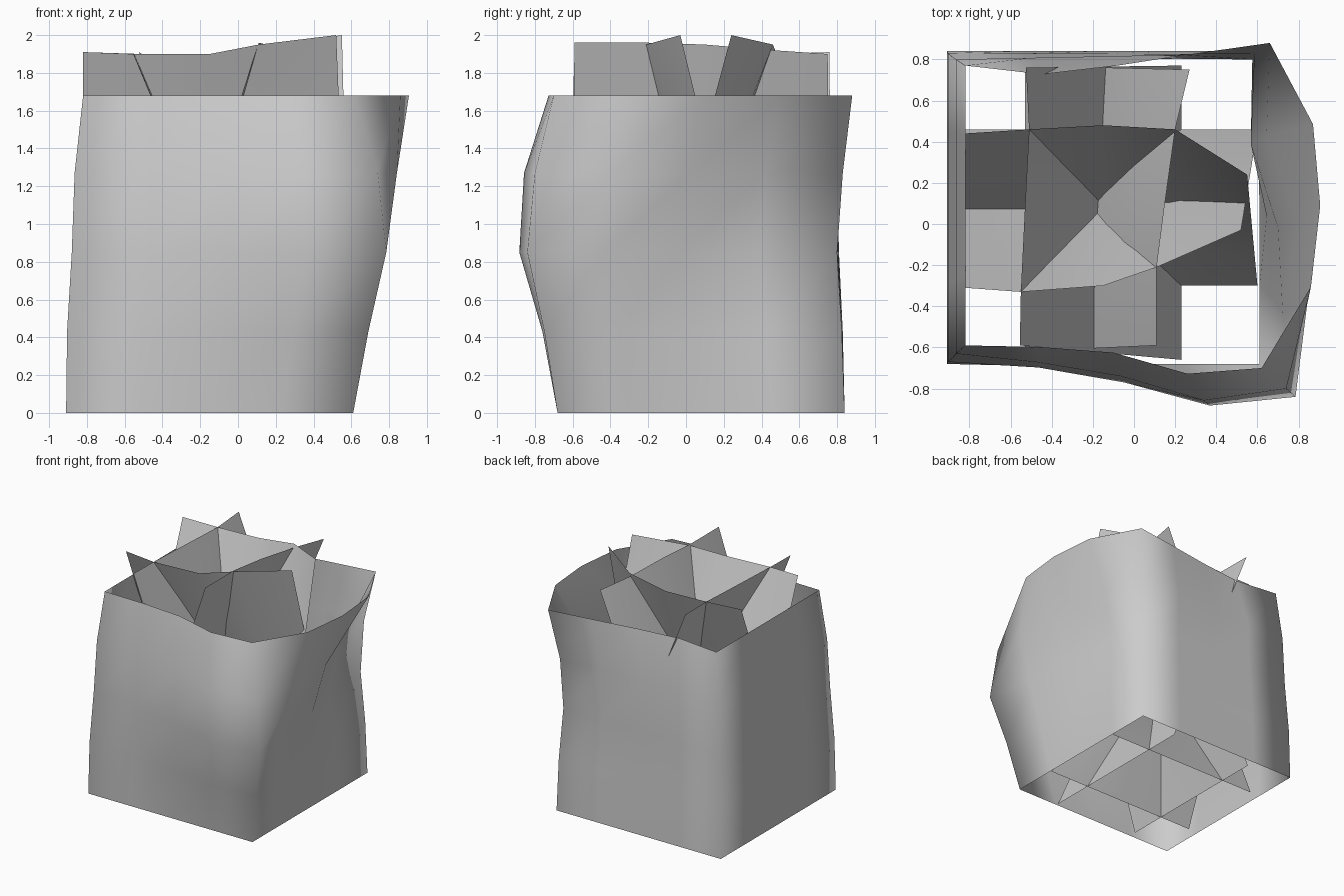
import bpy
import bmesh
from mathutils import Vector

cube = bpy.data.objects.get("Cube")
if cube:
    bpy.data.objects.remove(cube, do_unlink=True)

paper = bpy.data.materials.new("plain_grey")
paper.use_nodes = True
paper.diffuse_color = (0.6, 0.6, 0.6, 1)
paper.node_tree.nodes["Principled BSDF"].inputs["Base Color"].default_value = (0.6, 0.6, 0.6, 1)


def build_surface(name, rows, closed=False):
    """Bridge equally long rows of points into one smooth sheet."""
    bm = bmesh.new()
    grid = [[bm.verts.new(point) for point in row] for row in rows]
    count = len(grid[0])
    for low, high in zip(grid, grid[1:]):
        for i in range(count if closed else count - 1):
            j = (i + 1) % count
            face = bm.faces.new((low[i], low[j], high[j], high[i]))
            face.smooth = True
            face.material_index = 0
    mesh = bpy.data.meshes.new(name)
    bm.to_mesh(mesh)
    bm.free()
    mesh.materials.append(paper)
    obj = bpy.data.objects.new(name, mesh)
    bpy.context.collection.objects.link(obj)
    return obj


# Bag wall: corner positions at each height
heights = [0, 0.43, 0.85, 1.27, 1.68]
front_left = [(-0.91, -0.68), (-0.905, -0.67), (-0.88, -0.65), (-0.865, -0.63), (-0.82, -0.59)]
front_right = [(0.61, -0.68), (0.69, -0.75), (0.785, -0.84), (0.74, -0.8), (0.62, -0.7)]
back_right = [(0.61, 0.84), (0.6, 0.825), (0.575, 0.8), (0.585, 0.83), (0.66, 0.88)]
back_left = [(-0.91, 0.84), (-0.905, 0.83), (-0.88, 0.81), (-0.865, 0.8), (-0.82, 0.77)]

# Outward bulge of the three inner columns on each crumpled side
flat = (0, 0, 0)
front_bulge = [flat, (0, 0.01, 0.03), (0, 0.025, 0.09), (0, 0.025, 0.1), (-0.02, -0.02, 0.055)]
right_bulge = [flat, (0, 0, -0.02), (-0.01, 0.02, -0.06), (0.14, 0.14, 0.02), (0.23, 0.265, 0.22)]
back_bulge = [flat, flat, flat, flat, (-0.025, -0.055, -0.07)]

wall_rows = []
for level, z in enumerate(heights):
    corners = [Vector((*c[level], z)) for c in (front_left, front_right, back_right, back_left)]
    bulges = [front_bulge[level], right_bulge[level], back_bulge[level], flat]
    outward = [Vector((0, -1, 0)), Vector((1, 0, 0)), Vector((0, 1, 0)), Vector((-1, 0, 0))]
    ring = []
    for side in range(4):
        start, end = corners[side], corners[(side + 1) % 4]
        ring.append(start)
        for k, push in enumerate(bulges[side]):
            ring.append(start.lerp(end, (k + 1) / 4) + outward[side] * push)
    wall_rows.append(ring)
build_surface("bag_wall", wall_rows, closed=True)


# Crossed inner sheets: straight bottom edge, bent top edge
def build_sheet(name, bottom_start, bottom_end, top):
    start, end = Vector((*bottom_start, 0)), Vector((*bottom_end, 0))
    bottom = [start.lerp(end, i / 4) for i in range(5)]
    rows = [[b.lerp(Vector(t), r / 4) for b, t in zip(bottom, top)] for r in range(5)]
    build_surface(name, rows)


build_sheet("sheet_leaning_back", (-0.82, -0.3), (0.6, -0.3),
            [(-0.82, 0.44, 1.91), (-0.51, 0.46, 1.9), (-0.15, 0.48, 1.9), (0.2, 0.46, 1.95), (0.55, 0.24, 2)])
build_sheet("sheet_leaning_front", (-0.82, 0.46), (0.6, 0.46),
            [(-0.82, -0.31, 1.91), (-0.55, -0.33, 1.9), (-0.15, -0.3, 1.9), (0.11, -0.21, 1.95), (0.52, -0.03, 2)])
build_sheet("sheet_leaning_right", (0.23, -0.66), (0.23, 0.77),
            [(-0.555, -0.59, 1.9), (-0.55, -0.33, 1.9), (-0.53, 0.08, 1.9), (-0.51, 0.46, 1.9), (-0.525, 0.76, 1.91)])
build_sheet("sheet_leaning_left", (-0.53, -0.62), (-0.53, 0.77),
            [(0.11, -0.59, 1.96), (0.11, -0.21, 1.96), (0.15, 0.1, 1.95), (0.2, 0.46, 1.92), (0.27, 0.75, 1.9)])
